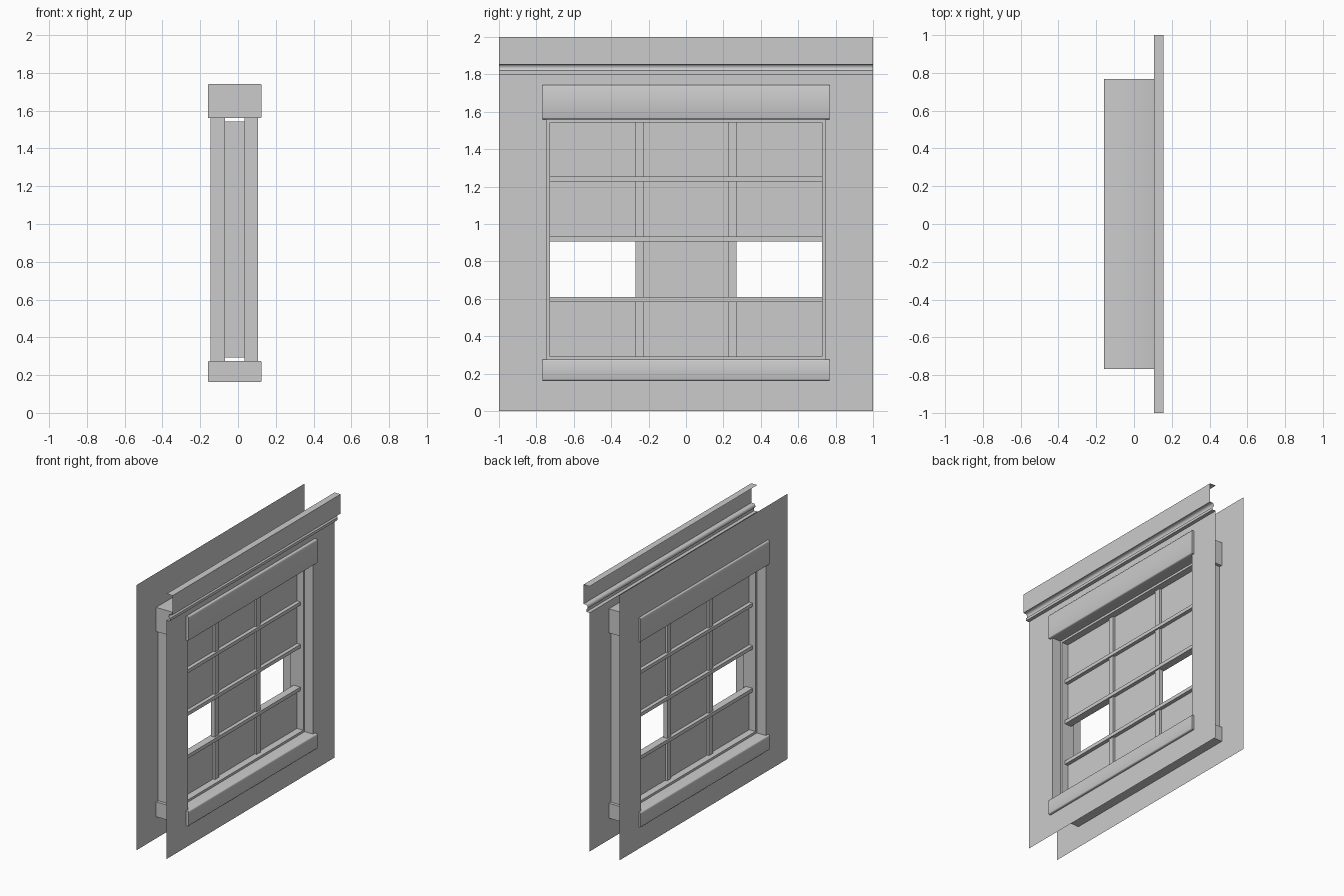
import bpy, bmesh, math

if "Cube" in bpy.data.objects:
    bpy.data.objects.remove(bpy.data.objects["Cube"])

XC = -0.0175          # mid-depth of the window
X_OUT, X_IN = 0.105, -0.145


def make(name, verts, faces, recalc=False):
    me = bpy.data.meshes.new(name)
    me.from_pydata(verts, [], faces)
    if recalc:
        bm = bmesh.new()
        bm.from_mesh(me)
        bmesh.ops.recalc_face_normals(bm, faces=bm.faces)
        bm.to_mesh(me)
        bm.free()
    ob = bpy.data.objects.new(name, me)
    bpy.context.collection.objects.link(ob)
    return ob


def rect(x, w, z0, z1):
    return [(x, -w, z0), (x, w, z0), (x, w, z1), (x, -w, z1)]


def box(name, x0, x1, y0, y1, z0, z1, bevel=0):
    bm = bmesh.new()
    bmesh.ops.create_cube(bm, size=1)
    for v in bm.verts:
        v.co.x = x1 if v.co.x > 0 else x0
        v.co.y = y1 if v.co.y > 0 else y0
        v.co.z = z1 if v.co.z > 0 else z0
    if bevel:
        # round only the long edges
        long_edges = [e for e in bm.edges
                      if abs(e.verts[0].co.y - e.verts[1].co.y) > 0.1]
        bmesh.ops.bevel(bm, geom=long_edges, offset=bevel, segments=2,
                        profile=0.5, affect='EDGES')
    me = bpy.data.meshes.new(name)
    bm.to_mesh(me)
    bm.free()
    ob = bpy.data.objects.new(name, me)
    bpy.context.collection.objects.link(ob)
    return ob


# wall skins with the window opening
def wall(name, x, top, outward):
    verts = rect(x, 1, 0, top) + rect(x, 0.745, 0.275, 1.56)
    faces = [(i, (i + 1) % 4, (i + 1) % 4 + 4, i + 4) for i in range(4)]
    if not outward:
        faces = [f[::-1] for f in faces]
    make(name, verts, faces)


wall("outer_wall", X_OUT, 1.8, True)
wall("inner_wall", X_IN, 2.0, False)

# window reveal with the stepped sash frame
rings = [(X_OUT, 0), (0.035, 0), (0.035, 0.017), (-0.07, 0.017), (-0.07, 0), (X_IN, 0)]
verts, faces = [], []
for x, s in rings:
    verts += rect(x, 0.745 - s, 0.275 + s, 1.56 - s)
for r in range(len(rings) - 1):
    # head and sill blocks already close the outer reveal above and below
    for i in ((1, 3) if r in (0, 4) else range(4)):
        j = (i + 1) % 4
        faces.append((r * 4 + i, r * 4 + 4 + i, r * 4 + 4 + j, r * 4 + j))
make("window_frame", verts, faces)

# head and sill blocks
box("lintel", -0.16, 0.125, -0.768, 0.768, 1.56, 1.742, 0.008)
box("sill", -0.16, 0.125, -0.768, 0.768, 0.163, 0.275, 0.008)

# glazing bars
bars_z = [(0.584, 0.611), (0.906, 0.933), (1.228, 1.254)]
for k, (z0, z1) in enumerate(bars_z):
    box(f"horizontal_bar_{k}", XC - 0.028, XC + 0.028, -0.728, 0.728, z0, z1)
for k, y in enumerate((-0.248, 0.248)):
    box(f"vertical_bar_{k}", XC - 0.016, XC + 0.016, y - 0.023, y + 0.023, 0.292, 1.543)

# panes, with two left open in the third row
ys = [-0.728, -0.248, 0.248, 0.728]
zs = [0.292, 0.597, 0.92, 1.241, 1.543]
for r in range(4):
    for c in range(3):
        if r == 1 and c != 1:
            continue
        a, b, d, e = ys[c], ys[c + 1], zs[r], zs[r + 1]
        make(f"pane_{r}_{c}", [(XC, a, d), (XC, b, d), (XC, b, e), (XC, a, e)],
             [(0, 1, 2, 3)])

# cornice moulding, open at the ends
profile = [(0.105, 1.8), (0.132, 1.8), (0.132, 1.82), (0.124, 1.826),
           (0.121, 1.835), (0.124, 1.846), (0.132, 1.854),
           (0.155, 1.854), (0.155, 2.0), (0.105, 2.0)]
n = len(profile)
verts = [(x, y, z) for y in (-1, 1) for x, z in profile]
cornice = make("cornice", verts, [(i, i + n, i + n + 1, i + 1) for i in range(n - 1)])
for f in cornice.data.polygons:
    f.flip()

# smooth the rounded parts
bpy.ops.object.select_all(action='DESELECT')
for nm in ("lintel", "sill", "cornice"):
    ob = bpy.data.objects[nm]
    ob.select_set(True)
    bpy.context.view_layer.objects.active = ob
bpy.ops.object.shade_smooth_by_angle(angle=math.radians(50))
